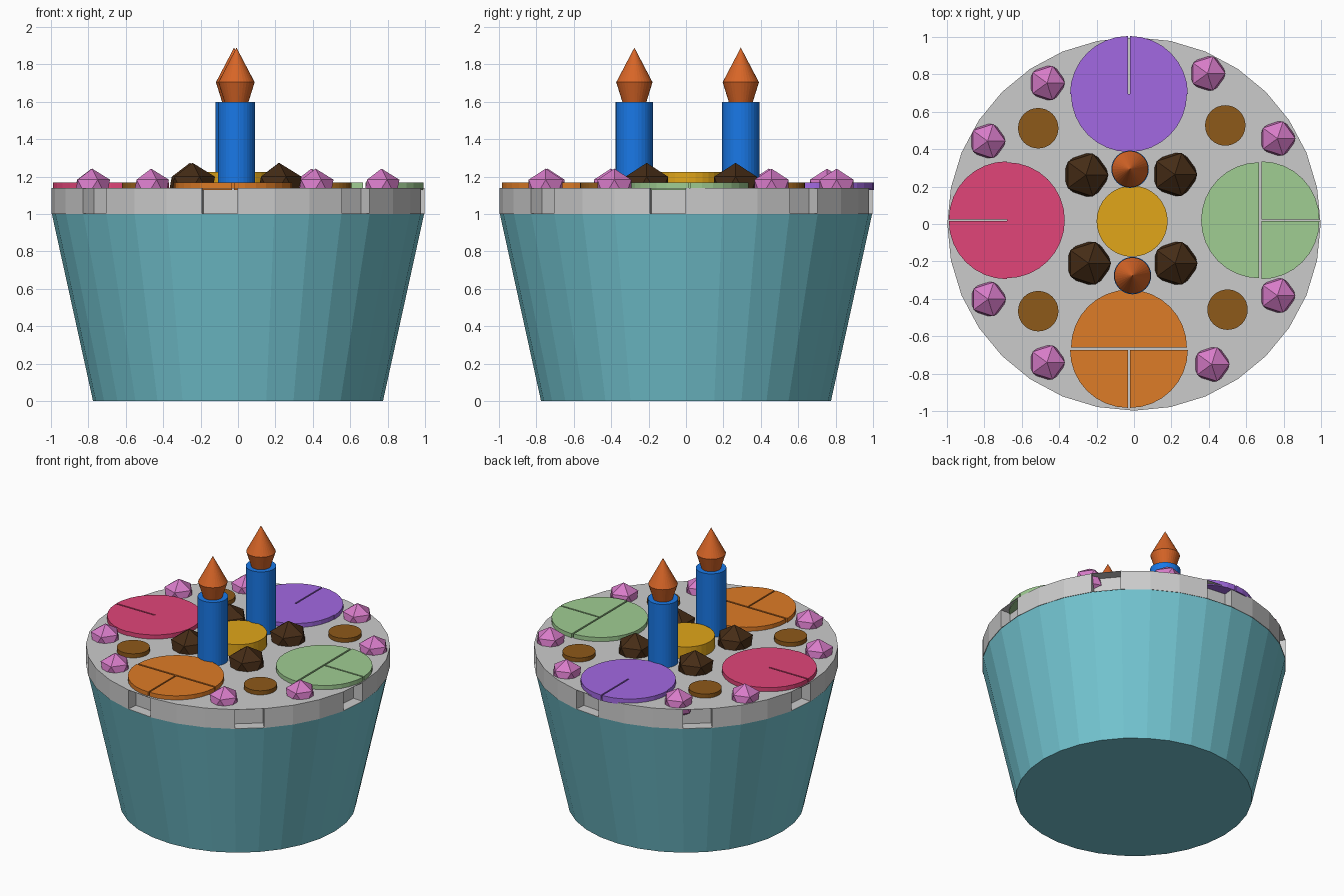
import bpy, bmesh
from math import pi, cos, sin, atan2, degrees
from mathutils import Matrix, Vector

if "Cube" in bpy.data.objects:
    bpy.data.objects.remove(bpy.data.objects["Cube"])

DECK = 1.14  # top of the rim


def material(name, rgb):
    m = bpy.data.materials.new(name)
    m.diffuse_color = (*rgb, 1)
    m.use_nodes = True
    m.node_tree.nodes["Principled BSDF"].inputs["Base Color"].default_value = m.diffuse_color
    return m


TEAL = material("teal", (0.17, 0.55, 0.63))
BLUE = material("blue", (0.01, 0.19, 0.80))
FLAME = material("flame_orange", (0.68, 0.13, 0.02))
GOLD = material("gold", (0.75, 0.38, 0.01))
BROWN = material("brown", (0.27, 0.10, 0.01))
DARK = material("dark_brown", (0.06, 0.025, 0.008))
PINK = material("pink", (0.68, 0.20, 0.58))
RED = material("raspberry", (0.75, 0.06, 0.19))
GREEN = material("green", (0.35, 0.61, 0.29))
ORANGE = material("orange", (0.73, 0.20, 0.02))
PURPLE = material("purple", (0.36, 0.14, 0.76))


def finish(bm, name, mat=None):
    me = bpy.data.meshes.new(name)
    bm.to_mesh(me)
    bm.free()
    ob = bpy.data.objects.new(name, me)
    bpy.context.collection.objects.link(ob)
    if mat:
        me.materials.append(mat)
    return ob


def cone(bm, x, y, z0, z1, r0, r1, seg=32):
    bmesh.ops.create_cone(bm, cap_ends=True, segments=seg, radius1=r0, radius2=r1,
                          depth=z1 - z0, matrix=Matrix.Translation((x, y, (z0 + z1) / 2)))


def cylinder(name, x, y, z0, z1, r, mat):
    bm = bmesh.new()
    cone(bm, x, y, z0, z1, r, r)
    return finish(bm, name, mat)


def gem(name, x, y, z, r, mat):
    bm = bmesh.new()
    bmesh.ops.create_icosphere(bm, subdivisions=1, radius=r,
                               matrix=Matrix.Translation((x, y, z)))
    return finish(bm, name, mat)


def slit_disc(name, x, y, turn, bar, mat, r=0.31, slit=0.01):
    """Disc split into one half (inner) and two quarters (outer side, facing turn)."""
    bm = bmesh.new()
    pieces = [(pi / 2, pi, (-bar / 2, 0)), (0, pi / 2, (bar / 2, slit / 2)),
              (-pi / 2, pi / 2, (bar / 2, -slit / 2))]
    for start, sweep, (dx, dy) in pieces:
        n = round(16 * sweep / pi)
        pts = [(r * cos(start + sweep * i / n), r * sin(start + sweep * i / n))
               for i in range(n + 1)]
        if n < 16:
            pts.append((0, 0))
        f = bm.faces.new([bm.verts.new((px + dx, py + dy, DECK - 0.01)) for px, py in pts])
        ext = bmesh.ops.extrude_face_region(bm, geom=[f], use_keep_orig=True)
        top = [v for v in ext["geom"] if isinstance(v, bmesh.types.BMVert)]
        bmesh.ops.translate(bm, verts=top, vec=(0, 0, 0.04))
    bmesh.ops.recalc_face_normals(bm, faces=bm.faces)
    bm.transform(Matrix.Translation((x, y, 0)) @ Matrix.Rotation(turn, 4, 'Z'))
    return finish(bm, name, mat)


# tapered cup
bm = bmesh.new()
cone(bm, 0, 0, 0, 1.0, 0.775, 0.995)
finish(bm, "cup", TEAL)

# rim slab with eight recessed side panels
bm = bmesh.new()
cone(bm, 0, 0, 1.0, DECK, 0.998, 0.998)
panels = []
for f in bm.faces:
    if abs(f.normal.z) < 0.5:
        c = f.calc_center_median()
        if round((degrees(atan2(c.y, c.x)) + 5.625) / 11.25) % 4 == 0:
            panels.append(f)
bmesh.ops.inset_individual(bm, faces=panels, thickness=0.003)
bmesh.ops.inset_individual(bm, faces=panels, thickness=0.0, depth=-0.075)
finish(bm, "rim")

# large slit discs
slit_disc("left_disc", -0.68, 0.02, pi, 0, RED)
slit_disc("right_disc", 0.675, 0.02, 0, 0.012, GREEN)
slit_disc("back_disc", -0.027, 0.695, pi / 2, 0, PURPLE)
slit_disc("front_disc", -0.027, -0.667, -pi / 2, 0.012, ORANGE)

# centre button and four small discs
cylinder("centre_button", -0.01, 0.015, DECK - 0.02, 1.225, 0.19, GOLD)
for i, (x, y) in enumerate([(-0.512, 0.512), (0.488, 0.527), (-0.512, -0.466), (0.5, -0.458)]):
    cylinder(f"small_disc_{i + 1}", x, y, DECK - 0.02, 1.17, 0.108, BROWN)

# chunky chocolate pieces
for i, (x, y) in enumerate([(-0.257, 0.262), (0.218, 0.265), (-0.243, -0.21), (0.22, -0.21)]):
    gem(f"chocolate_piece_{i + 1}", x, y, DECK, 0.134, DARK)

# pink sweets around the edge
for i, (x, y) in enumerate([(-0.465, 0.754), (-0.783, 0.443), (0.393, 0.805), (0.767, 0.457),
                            (-0.78, -0.402), (-0.465, -0.74), (0.415, -0.75), (0.767, -0.383)]):
    gem(f"pink_sweet_{i + 1}", x, y, 1.136, 0.107, PINK)

# candles with pointed flames
for label, x, y in [("back", -0.021, 0.293), ("front", -0.008, -0.276)]:
    cylinder(f"{label}_candle", x, y, DECK - 0.02, 1.60, 0.1, BLUE)
    bm = bmesh.new()
    cone(bm, x, y, 1.57, 1.705, 0.055, 0.097)
    cone(bm, x, y, 1.705, 1.89, 0.097, 0)
    bmesh.ops.remove_doubles(bm, verts=bm.verts, dist=0.0005)
    inner = [f for f in bm.faces if len(f.verts) > 4 and f.calc_center_median().z > 1.65]
    bmesh.ops.delete(bm, geom=inner, context='FACES_ONLY')
    finish(bm, f"{label}_flame", FLAME)
